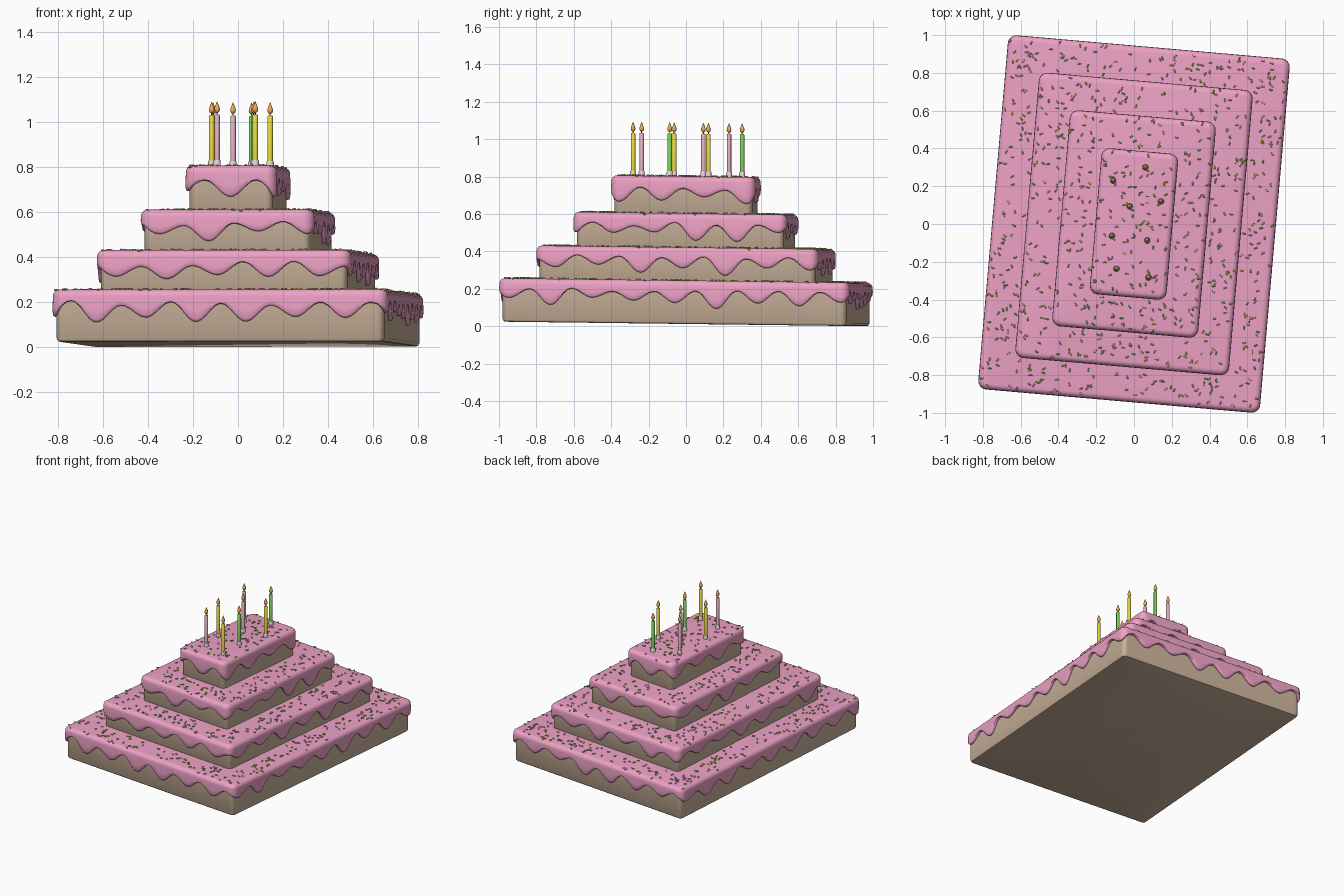
import bpy, bmesh, math, random
from mathutils import Matrix, Vector

if "Cube" in bpy.data.objects:
    bpy.data.objects.remove(bpy.data.objects["Cube"])

random.seed(4)
SLOPE = 0.0125                                   # whole cake leans back slightly
LEAN = Matrix(((1, 0, 0, 0), (0, 1, 0, 0), (0, -SLOPE, 1, 0), (0, 0, 0, 1)))
TURN = LEAN @ Matrix.Rotation(math.radians(-5), 4, 'Z')
R = 0.045                                        # corner radius of tiers


def material(name, rgb):
    m = bpy.data.materials.new(name)
    m.diffuse_color = (*rgb, 1)
    m.use_nodes = True
    m.node_tree.nodes["Principled BSDF"].inputs["Base Color"].default_value = m.diffuse_color
    return m


PINK = material("icing_pink", (0.85, 0.36, 0.56))
SPONGE = material("sponge_tan", (0.60, 0.45, 0.33))
YELLOW = material("wax_yellow", (0.80, 0.66, 0.05))
GREEN = material("wax_green", (0.20, 0.62, 0.10))
ROSE = material("wax_rose", (0.75, 0.42, 0.52))
WHITE = material("holder_white", (0.75, 0.66, 0.68))
FLAME = material("flame_orange", (0.85, 0.42, 0.10))
DARK = material("wick_dark", (0.05, 0.04, 0.04))


def finish(bm, name, mats, matrix, angle=40):
    bmesh.ops.recalc_face_normals(bm, faces=bm.faces)
    bm.transform(matrix)
    me = bpy.data.meshes.new(name)
    bm.to_mesh(me)
    bm.free()
    for m in mats:
        me.materials.append(m)
    ob = bpy.data.objects.new(name, me)
    bpy.context.collection.objects.link(ob)
    bpy.context.view_layer.objects.active = ob
    ob.select_set(True)
    bpy.ops.object.shade_smooth_by_angle(angle=math.radians(angle))
    ob.select_set(False)
    return ob


def outline(a, b, step=0.02, arc=6):
    """Rounded rectangle as (core point, outward normal) pairs."""
    pts = []
    corners = [(1, 1), (-1, 1), (-1, -1), (1, -1)]
    for i, (sx, sy) in enumerate(corners):
        c = Vector((sx * (a - R), sy * (b - R)))
        for k in range(arc + 1):
            t = math.pi / 2 * (i + k / arc)
            pts.append((c, Vector((math.cos(t), math.sin(t)))))
        nx, ny = corners[(i + 1) % 4]
        d = Vector((nx * (a - R), ny * (b - R)))
        n = int((d - c).length / step)
        for k in range(1, n):
            pts.append((c.lerp(d, k / n), pts[-1][1]))
    return pts


def loft(bm, rings):
    loops = [[bm.verts.new(p) for p in ring] for ring in rings]
    n = len(loops[0])
    for lo, hi in zip(loops, loops[1:]):
        for i in range(n):
            j = (i + 1) % n
            bm.faces.new((lo[i], lo[j], hi[j], hi[i]))
    bm.faces.new(loops[0])
    bm.faces.new(loops[-1])


def drip_depths(pts):
    """Wavy depth of the icing hem around the outline."""
    pos = [p + n * R for p, n in pts]
    s, acc = [], 0
    for i, p in enumerate(pos):
        s.append(acc)
        acc += (pos[(i + 1) % len(pos)] - p).length
    count = 2 * round(acc / 0.225)
    keys = [random.uniform(0.048, 0.075) if k % 2 else random.uniform(0.095, 0.15)
            for k in range(count)]
    out = []
    for d in s:
        u = d / acc * count
        k = int(u) % count
        f = (1 - math.cos(math.pi * (u - int(u)))) / 2
        out.append(keys[k] * (1 - f) + keys[(k + 1) % count] * f)
    return out


# half width, half length, bottom, top of each tier
TIERS = [(0.748, 0.94, 0.0125, 0.245), (0.567, 0.757, 0.225, 0.422),
         (0.387, 0.573, 0.40, 0.604), (0.203, 0.387, 0.585, 0.802)]


def ring(pts, inset, zs):
    return [(*(p + n * (R - inset)), z) for (p, n), z in zip(pts, zs)]


for i, (a, b, z0, z1) in enumerate(TIERS, 1):
    pts = outline(a, b)
    flat = lambda z: [z] * len(pts)
    # sponge layer
    bm = bmesh.new()
    loft(bm, [ring(pts, d, flat(z)) for d, z in
              [(0.034, z0), (0.024, z0 + 0.003), (0.017, z0 + 0.015), (0.017, z1 - 0.015)]])
    finish(bm, f"sponge_tier_{i}", [SPONGE], TURN)
    # icing cap with dripping hem
    depth = drip_depths(pts)
    rings = []
    for k in range(6):                           # rounded top edge
        t = math.pi / 2 * k / 5
        rings.append(ring(pts, 0.03 * (1 - math.sin(t)), flat(z1 - 0.03 * (1 - math.cos(t)))))
    for inset, f in [(-0.001, 0.6), (0.0, 0.9), (0.004, 0.97), (0.01, 1.0), (0.02, 0.99)]:
        rings.append(ring(pts, inset, [z1 - 0.03 - (d - 0.03) * f for d in depth]))
    bm = bmesh.new()
    loft(bm, rings)
    finish(bm, f"icing_tier_{i}", [PINK], TURN, 50)


# sprinkles scattered on the exposed icing
def sprinkle(bm, loc, heading, tilt, mat):
    m = (Matrix.Translation(loc) @ Matrix.Rotation(heading, 4, 'Z')
         @ Matrix.Rotation(tilt, 4, 'Y') @ Matrix.Rotation(math.pi / 2, 4, 'Y'))
    prof = [(0.0025, -0.0095), (0.0042, -0.007), (0.0042, 0.007), (0.0025, 0.0095)]
    first = len(bm.faces)
    loft(bm, [[m @ Vector((r * math.cos(t), r * math.sin(t), z))
               for t in (k * math.pi / 3 for k in range(6))] for r, z in prof])
    bm.faces.ensure_lookup_table()
    for f in bm.faces[first:]:
        f.material_index = mat


for i, (a, b, z0, z1) in enumerate(TIERS):
    bm = bmesh.new()
    ia, ib = TIERS[i + 1][:2] if i < 3 else (0, 0)
    want = int(4 * (a * b - ia * ib) * 320)
    while want:
        x, y = random.uniform(-a, a) * 0.985, random.uniform(-b, b) * 0.985
        if abs(x) < ia + 0.01 and abs(y) < ib + 0.01:
            continue
        edge = max(0, 0.03 - min(a - abs(x), b - abs(y)))
        z = z1 + 0.002 - (0.03 - math.sqrt(0.0009 - edge * edge))
        sprinkle(bm, (x, y, z), random.uniform(0, 6.28), random.uniform(-0.25, 0.25),
                 random.randrange(3))
        want -= 1
    finish(bm, f"sprinkles_tier_{i + 1}", [YELLOW, ROSE, GREEN], TURN, 65)


# candles
def lathe(name, prof, mat, x, y, sides=16):
    bm = bmesh.new()
    loft(bm, [[(r * math.cos(t), r * math.sin(t), z)
               for t in (k * math.tau / sides for k in range(sides))] for r, z in prof])
    finish(bm, name, [mat], Matrix.Translation((x, y, -SLOPE * y)))


CANDLES = [(-0.11, 0.23, ROSE), (0.06, 0.30, GREEN), (0.143, 0.12, YELLOW),
           (-0.022, 0.093, ROSE), (-0.117, -0.063, YELLOW), (0.07, -0.087, GREEN),
           (-0.093, -0.237, ROSE), (0.077, -0.283, YELLOW)]
for i, (x, y, mat) in enumerate(CANDLES, 1):
    lathe(f"candle_holder_{i}", [(0.016, 0.79), (0.016, 0.824), (0.014, 0.828)], WHITE, x, y)
    lathe(f"candle_{i}", [(0.012, 0.80), (0.012, 1.027), (0.009, 1.031)], mat, x, y)
    lathe(f"wick_{i}", [(0.0025, 1.025), (0.0025, 1.05)], DARK, x, y, 8)
    lathe(f"flame_{i}", [(0.003, 1.038), (0.009, 1.042), (0.0125, 1.051), (0.0115, 1.06),
                         (0.007, 1.073), (0.003, 1.083), (0.0005, 1.09)], FLAME, x, y)
